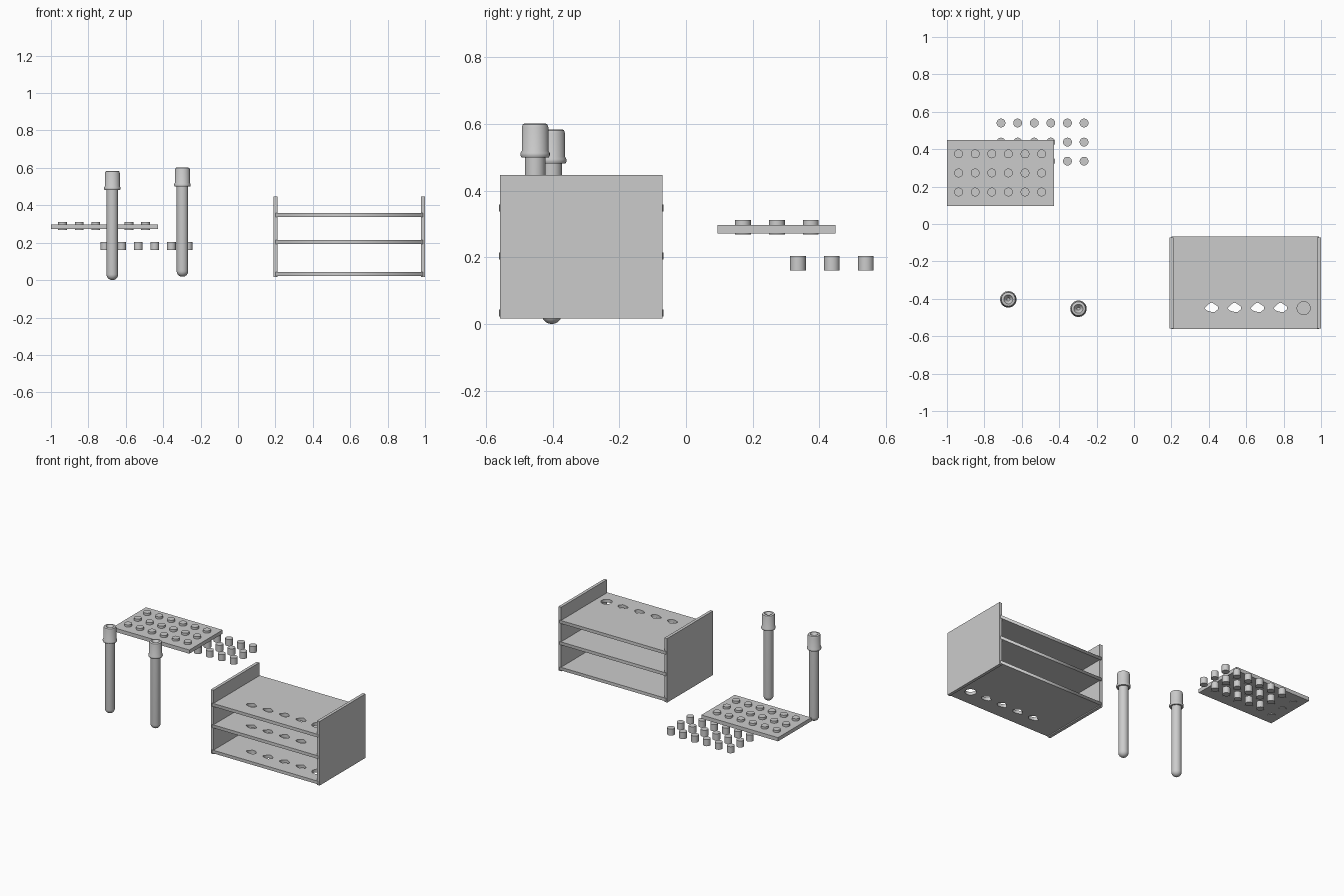
import bpy, bmesh, math

if "Cube" in bpy.data.objects:
    bpy.data.objects.remove(bpy.data.objects["Cube"])


def finish(name, bm, smooth=False):
    bmesh.ops.recalc_face_normals(bm, faces=bm.faces)
    me = bpy.data.meshes.new(name)
    bm.to_mesh(me)
    bm.free()
    ob = bpy.data.objects.new(name, me)
    bpy.context.collection.objects.link(ob)
    if smooth:
        bpy.ops.object.select_all(action='DESELECT')
        ob.select_set(True)
        bpy.context.view_layer.objects.active = ob
        bpy.ops.object.shade_smooth_by_angle(angle=math.radians(35))
    return ob


def box(name, lo, hi):
    bm = bmesh.new()
    bmesh.ops.create_cube(bm, size=1)
    for v in bm.verts:
        v.co = [(a + b) / 2 + c * (b - a) for a, b, c in zip(lo, hi, v.co)]
    return finish(name, bm)


def lathe(name, profile, loc, closed=False, steps=32):
    bm = bmesh.new()
    vs = [bm.verts.new((r, 0, z)) for r, z in profile]
    es = [bm.edges.new(p) for p in zip(vs, vs[1:])]
    if closed:
        es.append(bm.edges.new((vs[-1], vs[0])))
    bmesh.ops.spin(bm, geom=vs + es, axis=(0, 0, 1), cent=(0, 0, 0),
                   steps=steps, angle=math.tau)
    bmesh.ops.remove_doubles(bm, verts=bm.verts, dist=1e-5)
    ob = finish(name, bm, True)
    ob.location = loc
    return ob


def plate(name, loops, z0, z1):
    # Flat filled outline; inner loops become holes
    cu = bpy.data.curves.new(name, 'CURVE')
    cu.dimensions = '2D'
    cu.fill_mode = 'BOTH'
    cu.extrude = (z1 - z0) / 2
    for pts in loops:
        sp = cu.splines.new('POLY')
        sp.points.add(len(pts) - 1)
        for p, (x, y) in zip(sp.points, pts):
            p.co = (x, y, 0, 1)
        sp.use_cyclic_u = True
    ob = bpy.data.objects.new(name, cu)
    ob.location.z = (z0 + z1) / 2
    bpy.context.collection.objects.link(ob)
    bpy.ops.object.select_all(action='DESELECT')
    ob.select_set(True)
    bpy.context.view_layer.objects.active = ob
    bpy.ops.object.convert(target='MESH')
    return ob


# Rack side panels
for side, x in (("left", 0.19), ("right", 0.979)):
    box("rack_side_" + side, (x, -0.559, 0.016), (x + 0.02, -0.071, 0.447))

# Rack shelves with four irregular openings and a round one at the end
tear = [(-.037, -.004), (-.012, .021), (.002, .027), (.02, .016), (.034, .006),
        (.035, -.008), (.018, -.024), (-.004, -.022), (-.024, -.016)]
rect = [(0.2, -0.562), (0.989, -0.562), (0.989, -0.068), (0.2, -0.068)]
holes = [[(0.414 + i * 0.123 + x, -0.447 + y) for x, y in tear] for i in range(4)]
ring = [(0.907 + .035 * math.cos(a * math.tau / 32), -0.45 + .035 * math.sin(a * math.tau / 32))
        for a in range(32)]
for label, z, has_round in (("bottom", 0.023, True), ("middle", 0.194, False), ("top", 0.338, True)):
    plate("rack_shelf_" + label, [rect] + holes + ([ring] if has_round else []), z, z + 0.021)

# Test tubes: hollow body with a round bottom, plus a recessed cap
R, r = 0.031, 0.027
arc = [i * math.pi / 16 for i in range(9)]
outer = [(R * math.sin(a), R - R * math.cos(a)) for a in arc]
inner = [(r * math.sin(a), R - r * math.cos(a)) for a in reversed(arc)]
body = outer + [(R, 0.56), (r, 0.56)] + inner
cap = [(.0315, .482), (.041, .482), (.044, .487), (.044, .495), (.040, .502),
       (.040, .572), (.037, .581), (.031, .584), (.024, .584), (.015, .571),
       (.010, .566), (.008, .56), (0, .56)]
for n, loc in enumerate(((-0.672, -0.403, 0.0), (-0.297, -0.453, 0.018)), 1):
    lathe(f"test_tube_{n}", body, loc)
    lathe(f"tube_cap_{n}", cap, loc)

# Drilled tray
px = [i * 0.0888 for i in range(6)]
py = [j * 0.102 for j in range(3)]
box("tray", (-1.0, 0.095, 0.272), (-0.429, 0.449, 0.297))

# Stoppers seated in the tray, and a loose set below
pin = [(0, 0), (.0235, 0), (.0235, .044), (0, .044)]
for label, x0, y0, z0 in (("seated", -0.938, 0.171, 0.268), ("loose", -0.711, 0.336, 0.16)):
    for i, x in enumerate(px):
        for j, y in enumerate(py):
            lathe(f"stopper_{label}_{i}_{j}", pin, (x0 + x, y0 + y, z0))
